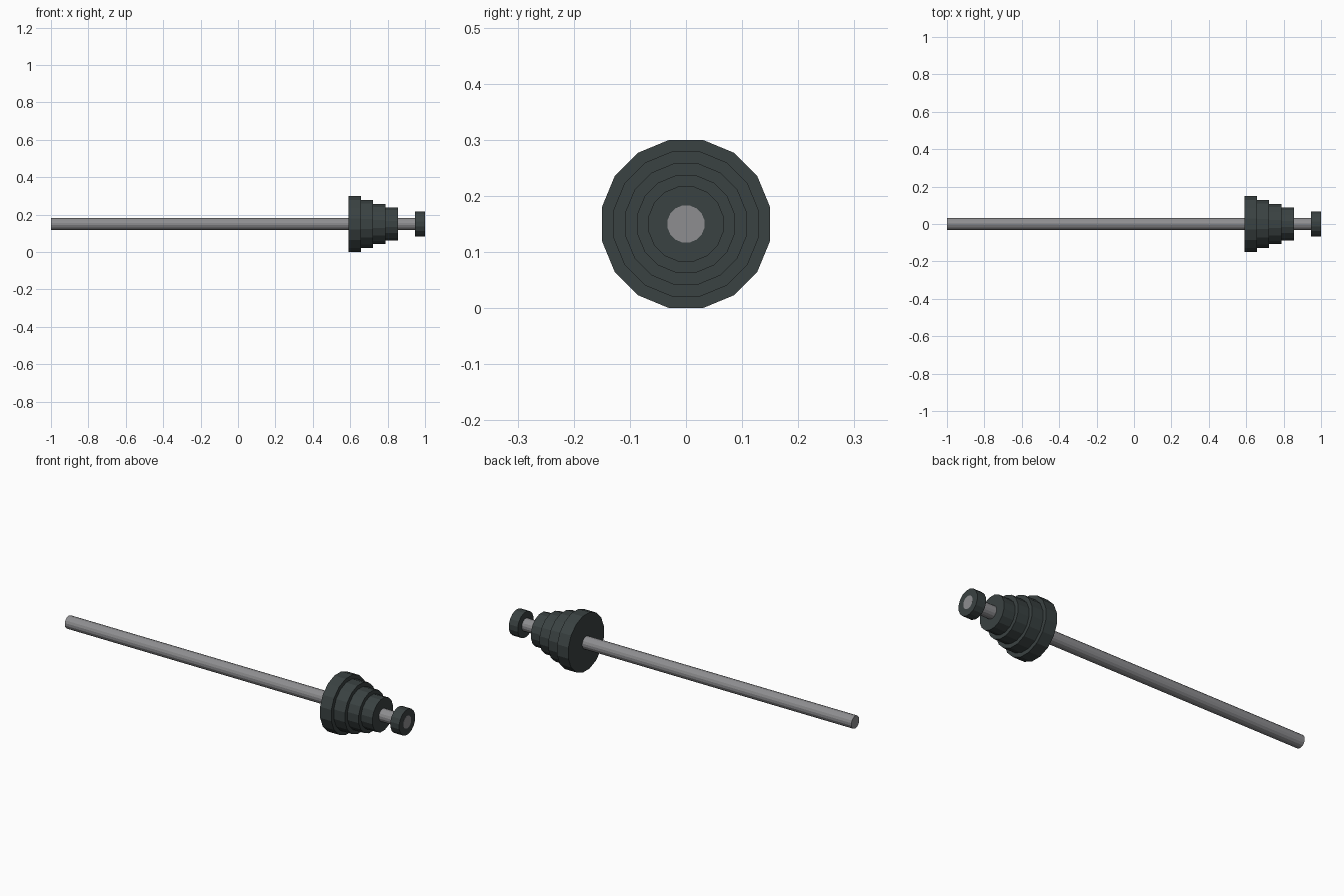
import bpy
import math

SIDES = 16
AXIS_Z = 0.15

cube = bpy.data.objects.get("Cube")
if cube:
    bpy.data.objects.remove(cube, do_unlink=True)


def make_material(name, color):
    mat = bpy.data.materials.new(name)
    mat.use_nodes = True
    mat.diffuse_color = color
    mat.node_tree.nodes["Principled BSDF"].inputs["Base Color"].default_value = color
    return mat


dark_iron = make_material("dark iron", (0.042, 0.054, 0.054, 1))
grey_steel = make_material("grey steel", (0.27, 0.27, 0.28, 1))


def x_cylinder(name, x0, x1, apothem, mat):
    """Flat-sided cylinder along x, with a flat facet on top and bottom."""
    bpy.ops.mesh.primitive_cylinder_add(
        vertices=SIDES, radius=apothem / math.cos(math.pi / SIDES), depth=x1 - x0)
    obj = bpy.context.object
    obj.name = name
    # Turn half a facet about its own axis, then lay it along x
    obj.rotation_euler = (0, math.pi / 2, math.pi / SIDES)
    obj.rotation_mode = 'ZYX'
    obj.location = ((x0 + x1) / 2, 0, AXIS_Z)
    obj.data.materials.append(mat)
    return obj


# Long bar, its end just flush with the collar
x_cylinder("bar", -1.0, 1.0, 0.033, grey_steel)

# Stack of weight plates, shrinking towards the end
thickness = 0.0663
for i in range(4):
    x0 = 0.59 + i * thickness
    x_cylinder(f"weight_plate_{i + 1}", x0, x0 + thickness, 0.15 - 0.021 * i, dark_iron)

# End collar
x_cylinder("end_collar", 0.947, 0.9995, 0.067, dark_iron)
